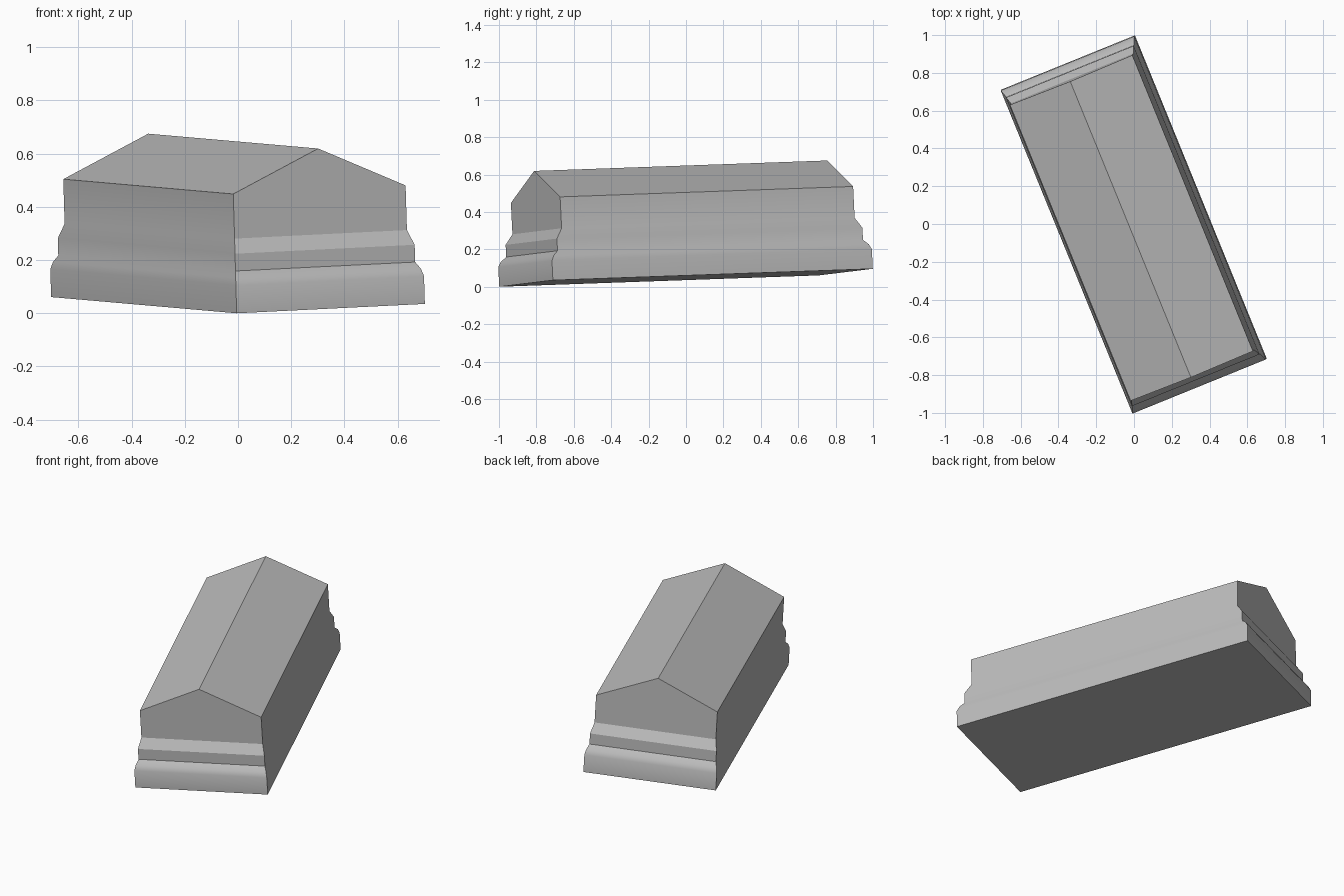
import bpy
import bmesh
from mathutils import Vector, Matrix

default_cube = bpy.data.objects.get("Cube")
if default_cube:
    bpy.data.objects.remove(default_cube, do_unlink=True)

stone = bpy.data.materials.new("grey stone")
stone.use_nodes = True
grey = (0.5, 0.5, 0.5, 1)
stone.diffuse_color = grey
stone.node_tree.nodes["Principled BSDF"].inputs["Base Color"].default_value = grey

HALF_WIDTH, HALF_LENGTH = 0.382, 0.924
RIDGE_HEIGHT = 0.60

# Moulded side: (height, scale of the base outline)
profile = [(0, 1), (0.105, 1), (0.132, 0.985), (0.157, 0.955),
           (0.222, 0.955), (0.277, 0.916), (0.445, 0.916)]

bm = bmesh.new()


def ring(height, scale):
    return [bm.verts.new((sx * HALF_WIDTH * scale, sy * HALF_LENGTH * scale, height))
            for sx, sy in ((-1, -1), (1, -1), (1, 1), (-1, 1))]


# Plinth and walls
rings = [ring(h, s) for h, s in profile]
bm.faces.new(reversed(rings[0]))
for low, high in zip(rings[:-2], rings[1:-1]):
    for i in range(4):
        j = (i + 1) % 4
        bm.faces.new((low[i], low[j], high[j], high[i]))

# Upper walls with gable ends, and the two roof slopes
low, eave = rings[-2:]
y = HALF_LENGTH * profile[-1][1]
front_ridge = bm.verts.new((0, -y, RIDGE_HEIGHT))
back_ridge = bm.verts.new((0, y, RIDGE_HEIGHT))
bm.faces.new((low[0], low[1], eave[1], front_ridge, eave[0]))
bm.faces.new((low[2], low[3], eave[3], back_ridge, eave[2]))
bm.faces.new((low[1], low[2], eave[2], eave[1]))
bm.faces.new((low[3], low[0], eave[0], eave[3]))
bm.faces.new((eave[1], eave[2], back_ridge, front_ridge))
bm.faces.new((eave[3], eave[0], front_ridge, back_ridge))

# Turn and tilt the block so that its lowest corner rests on the ground
across = Vector((0.926, 0.376, 0.046)).normalized()
along = Vector((-0.376, 0.926, 0.033))
up = across.cross(along).normalized()
along = up.cross(across)
tilt = Matrix((across, along, up)).transposed()
bmesh.ops.transform(bm, matrix=tilt.to_4x4(), verts=bm.verts)
lowest = min(v.co.z for v in bm.verts)
bmesh.ops.translate(bm, vec=(0, 0, -lowest), verts=bm.verts)
bmesh.ops.recalc_face_normals(bm, faces=bm.faces)

mesh = bpy.data.meshes.new("gabled_stone_block")
bm.to_mesh(mesh)
bm.free()
mesh.materials.append(stone)
block = bpy.data.objects.new("gabled_stone_block", mesh)
bpy.context.collection.objects.link(block)

# Soft moulding, crisp corners
bpy.ops.object.select_all(action="DESELECT")
block.select_set(True)
bpy.context.view_layer.objects.active = block
bpy.ops.object.shade_smooth_by_angle()
